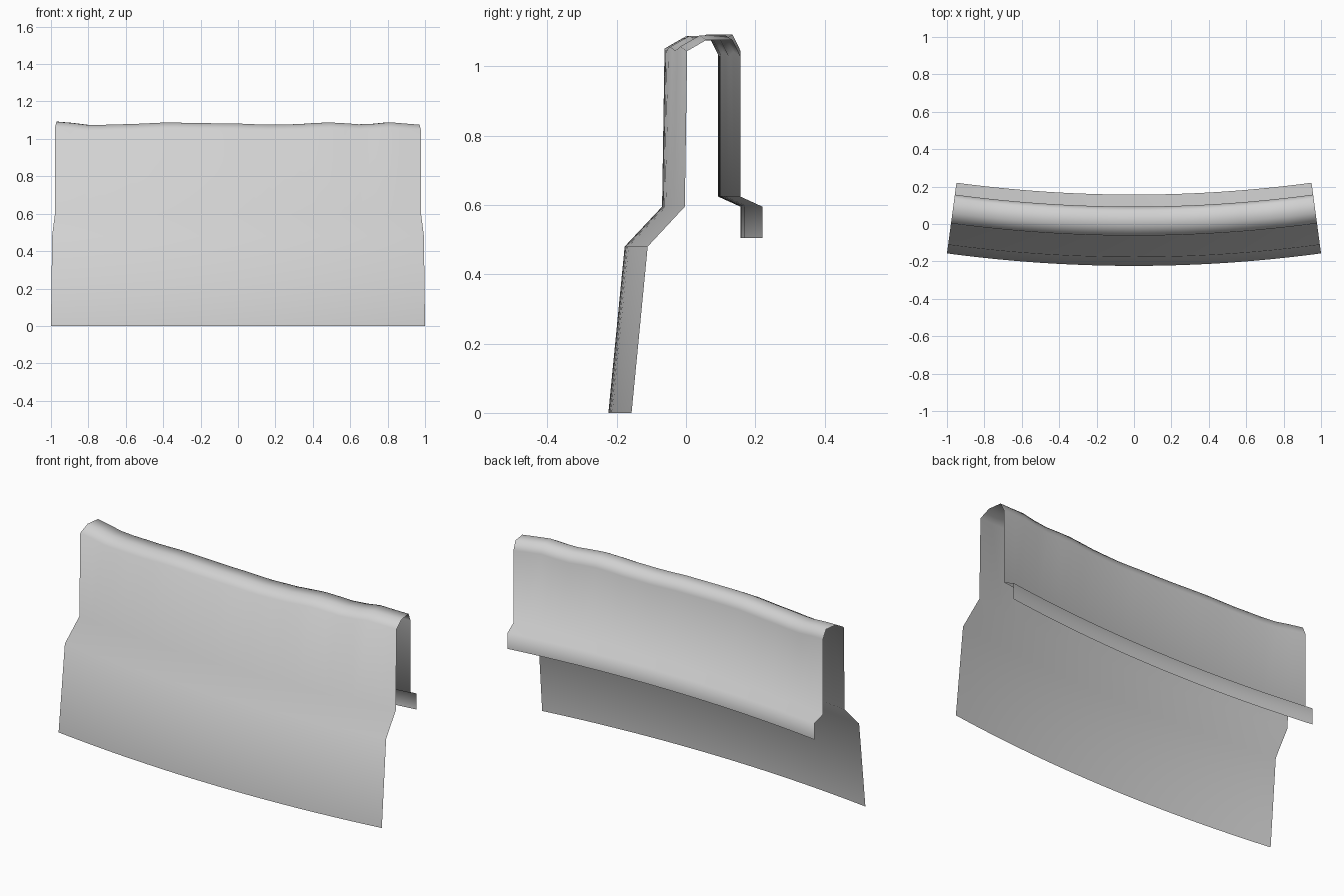
import bpy, bmesh, math

if "Cube" in bpy.data.objects:
    bpy.data.objects.remove(bpy.data.objects["Cube"])

# Cross-section (y, z) at the middle, from front hem over the ridge to rear lip
PROFILE = [(-0.224, 0.0), (-0.177, 0.48), (-0.069, 0.595), (-0.062, 1.05),
           (-0.006, 1.082), (0.07, 1.082), (0.093, 1.035),
           (0.093, 0.624), (0.157, 0.595), (0.157, 0.505)]
# Gentle unevenness of the ridge (x, height offset)
WAVE = [(-1, 0.01), (-0.8, -0.008), (-0.6, -0.003), (-0.4, 0.005), (0, 0.0),
        (0.15, -0.006), (0.3, -0.004), (0.5, 0.006), (0.7, -0.005),
        (0.83, 0.007), (1, -0.006)]
CENTRE_Y = 7.28      # centre of the curve seen from above
COLUMNS = 24


def wave(t):
    for (a, u), (b, v) in zip(WAVE, WAVE[1:]):
        if t <= b:
            k = (t - a) / (b - a)
            k = k * k * (3 - 2 * k)
            return u + (v - u) * k
    return WAVE[-1][1]


# Curved draped sheet
half_angle = math.asin(1.0 / (CENTRE_Y + 0.224))
bm = bmesh.new()
grid = []
for i in range(COLUMNS + 1):
    t = -1 + 2 * i / COLUMNS
    ang = t * half_angle
    col = []
    for y, z in PROFILE:
        r = CENTRE_Y - y
        dz = wave(t) if z > 1.0 else 0.0
        col.append(bm.verts.new((r * math.sin(ang),
                                 CENTRE_Y - r * math.cos(ang), z + dz)))
    grid.append(col)
for a, b in zip(grid, grid[1:]):
    for j in range(len(PROFILE) - 1):
        f = bm.faces.new((a[j], b[j], b[j + 1], a[j + 1]))
        f.smooth = True

mesh = bpy.data.meshes.new("curved_panel")
bm.to_mesh(mesh)
bm.free()
panel = bpy.data.objects.new("curved_panel", mesh)
bpy.context.collection.objects.link(panel)

# Plain light grey
grey = bpy.data.materials.new("light_grey")
grey.diffuse_color = (0.64, 0.64, 0.64, 1)
grey.use_nodes = True
grey.node_tree.nodes["Principled BSDF"].inputs["Base Color"].default_value = grey.diffuse_color
mesh.materials.append(grey)
